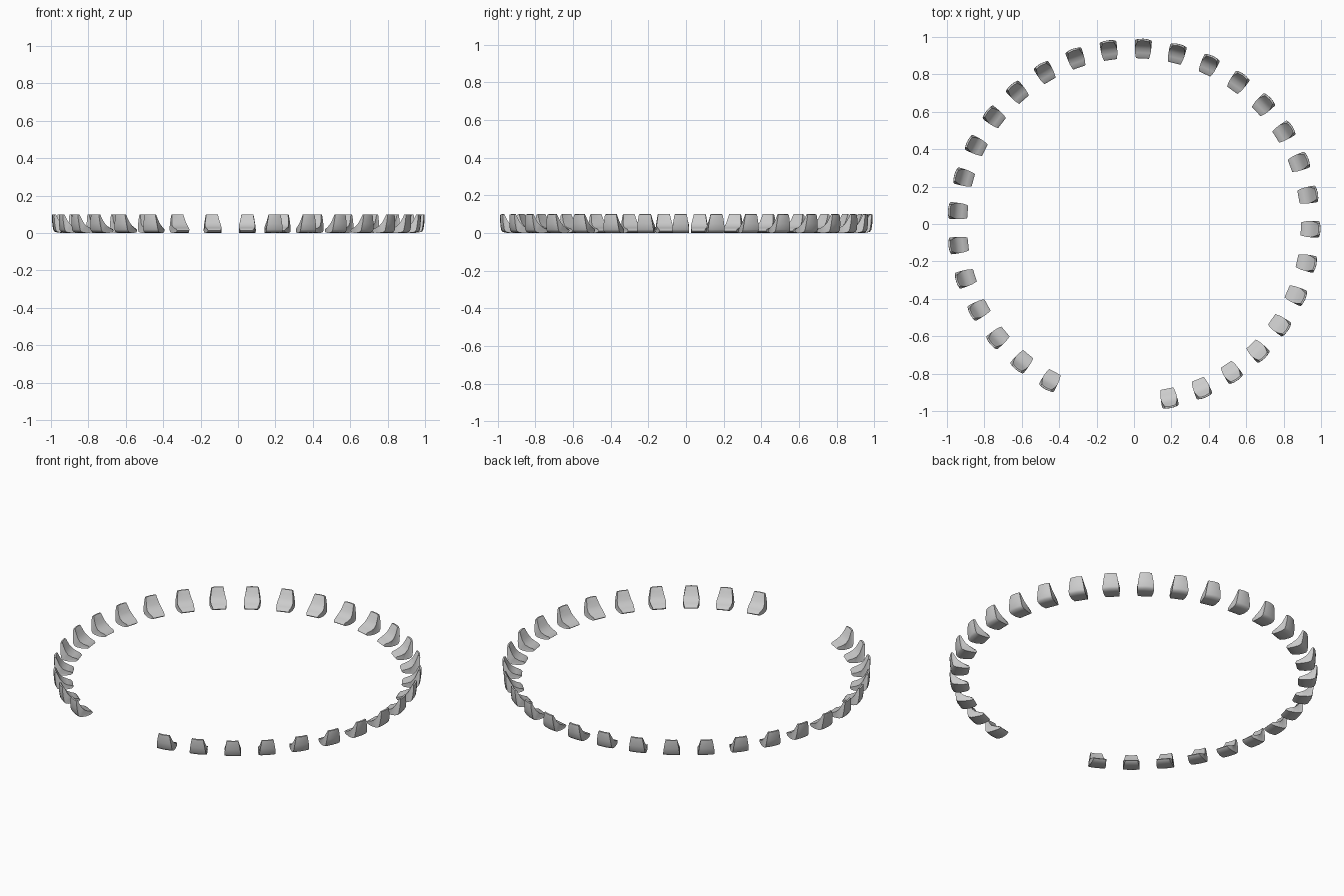
import bpy, bmesh, math

if "Cube" in bpy.data.objects:
    bpy.data.objects.remove(bpy.data.objects["Cube"])

COUNT = 30
START, END = -78.6, 241.7          # open ring, gap at the front
SHIFT_Y = -0.006                   # centres the open ring on y = 0

# Side profile: (radius, height, half width), outer face then inner face
PROFILE = [
    (0.903, 0.003, 0.037), (0.935, 0.000, 0.043), (0.963, 0.002, 0.045),
    (0.979, 0.007, 0.045), (0.986, 0.018, 0.045), (0.991, 0.050, 0.041),
    (0.993, 0.085, 0.035), (0.992, 0.099, 0.032), (0.983, 0.100, 0.031),
    (0.974, 0.080, 0.035), (0.962, 0.056, 0.040), (0.945, 0.038, 0.044),
    (0.922, 0.027, 0.042), (0.900, 0.021, 0.037), (0.892, 0.012, 0.034),
]
COLS = (-1, -0.6, 0, 0.6, 1)


def segment_mesh():
    """Sweep the profile sideways; the ends follow the half widths."""
    bm = bmesh.new()
    rows = []
    for c in COLS:
        row = []
        for r, z, w in PROFILE:
            bow = 0.005 * (1 - c * c) if r > 0.978 else 0.0
            row.append(bm.verts.new((r + bow, c * w, z)))
        rows.append(row)
    n = len(PROFILE)
    for a, b in zip(rows, rows[1:]):
        for i in range(n):
            j = (i + 1) % n
            bm.faces.new((a[i], a[j], b[j], b[i]))
    caps = [bm.faces.new(rows[0]), bm.faces.new(rows[-1])]
    bmesh.ops.triangulate(bm, faces=caps)
    bmesh.ops.recalc_face_normals(bm, faces=bm.faces)
    me = bpy.data.meshes.new("ring_segment")
    bm.to_mesh(me)
    bm.free()
    return me


# Ring of identical segments
mesh = segment_mesh()
for k in range(COUNT):
    ob = bpy.data.objects.new(f"ring_segment_{k + 1:02d}", mesh)
    ob.location.y = SHIFT_Y
    ob.rotation_euler.z = math.radians(START + (END - START) * k / (COUNT - 1))
    bpy.context.collection.objects.link(ob)

# Smooth shading with sharp edges kept, set once on the shared mesh
mesh.shade_smooth()
mesh.set_sharp_from_angle(angle=math.radians(50))
